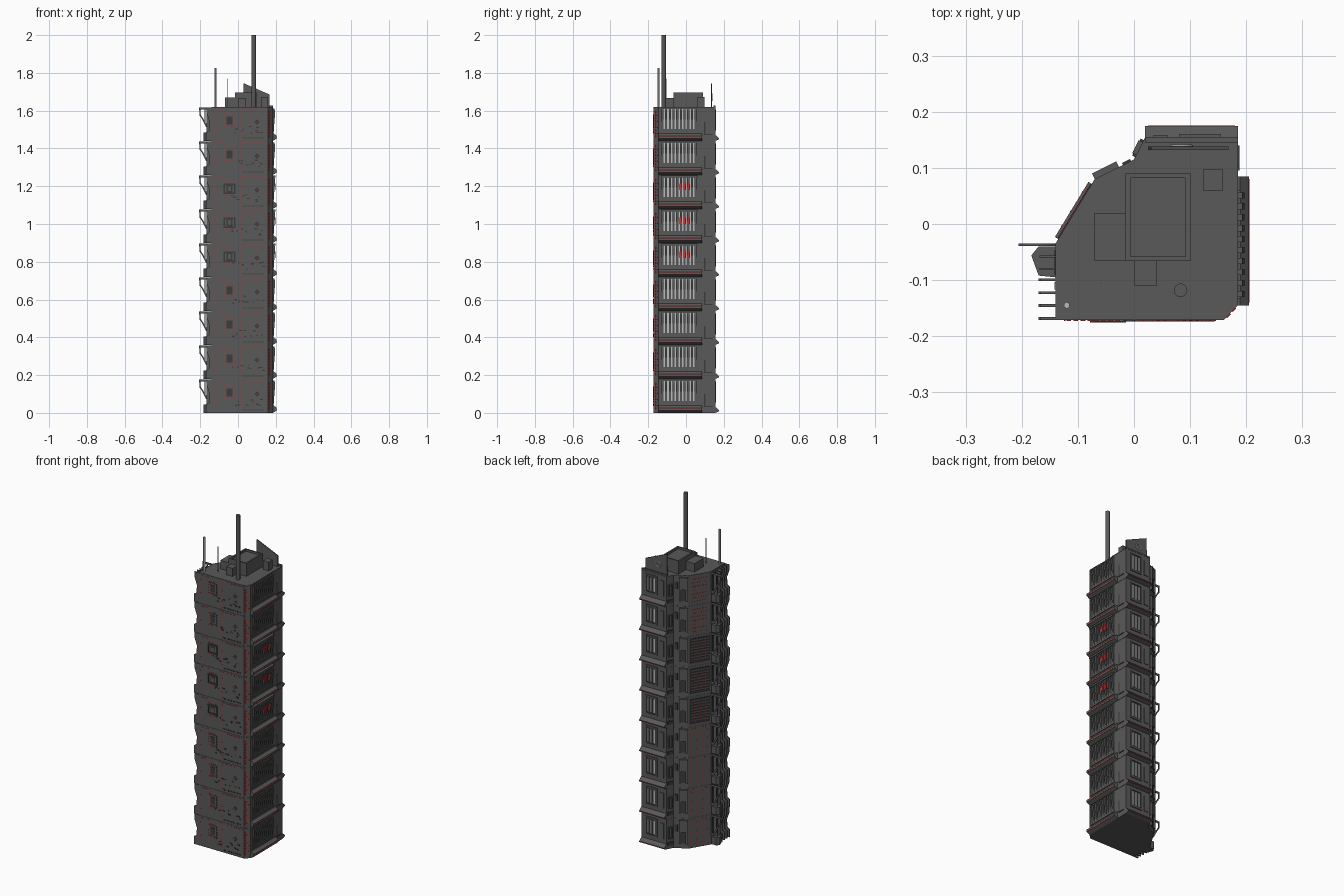
import bpy, bmesh, math, random
from mathutils import Matrix, Vector

if "Cube" in bpy.data.objects:
    bpy.data.objects.remove(bpy.data.objects["Cube"])

random.seed(4)
FLOORS, H = 9, 0.18
TOP = FLOORS * H
OUT = [(-.14, -.171), (.16, -.171), (.185, -.145), (.185, .155),
       (.02, .155), (0, .115), (-.07, .08), (-.14, -.035)]


def material(name, col):
    m = bpy.data.materials.new(name)
    m.diffuse_color = (*col, 1)
    m.use_nodes = True
    m.node_tree.nodes["Principled BSDF"].inputs["Base Color"].default_value = m.diffuse_color
    return m


DARK = material("dark_grey", (.10, .10, .10))
BLACK = material("charcoal", (.045, .045, .045))
LIGHT = material("light_grey", (.5, .5, .5))
RED = material("red", (.7, .02, .02))


def wall(i):
    """Wall frame: x runs along the wall, y points outwards, z is up."""
    p, q = Vector((*OUT[i], 0)), Vector((*OUT[(i + 1) % 8], 0))
    u = (q - p).normalized()
    m = Matrix((u, (u.y, -u.x, 0), (0, 0, 1))).transposed().to_4x4()
    m.translation = p
    return m


FRONT, CORNER, RIGHT, BACK, NOTCH, PANEL, SLANT, LEFT = [wall(i) for i in range(8)]
WORLD = Matrix()


class Part:
    """Collects solids into one named object."""
    def __init__(self, name, mat):
        self.name, self.mat, self.bm = name, mat, bmesh.new()

    def sweep(self, pts, vec):
        f = self.bm.faces.new([self.bm.verts.new(p) for p in pts])
        r = bmesh.ops.extrude_face_region(self.bm, geom=[f])
        bmesh.ops.translate(self.bm, vec=vec, verts=[v for v in r["geom"] if isinstance(v, bmesh.types.BMVert)])

    def box(self, m, u0, u1, d0, d1, z0, z1):
        pts = [m @ Vector(p) for p in ((u0, d0, z0), (u1, d0, z0), (u1, d1, z0), (u0, d1, z0))]
        self.sweep(pts, Vector((0, 0, z1 - z0)))

    def profile(self, m, u0, u1, dz, z):
        pts = [m @ Vector((u0, d, z + h)) for d, h in dz]
        self.sweep(pts, m.to_3x3() @ Vector((u1 - u0, 0, 0)))

    def tube(self, x, y, r, z0, z1, n=12):
        bmesh.ops.create_cone(self.bm, cap_ends=True, segments=n, radius1=r, radius2=r, depth=z1 - z0,
                              matrix=Matrix.Translation((x, y, (z0 + z1) / 2)))

    def dashes(self, m, a, b, n, t=.003, d=.0015):
        """Dashed line between two wall points (u, z)."""
        for k in range(n):
            f0, f1 = k / n, (k + .65) / n
            u0, u1 = a[0] + (b[0] - a[0]) * f0, a[0] + (b[0] - a[0]) * f1
            z0, z1 = a[1] + (b[1] - a[1]) * f0, a[1] + (b[1] - a[1]) * f1
            self.box(m, u0, max(u1, u0 + t), -.001, d, z0, max(z1, z0 + t))

    def frame(self, m, u0, u1, z0, z1, t, d):
        for a, b, c, e in ((u0, u1, z0, z0 + t), (u0, u1, z1 - t, z1),
                           (u0, u0 + t, z0 + t, z1 - t), (u1 - t, u1, z0 + t, z1 - t)):
            self.box(m, a, b, -.001, d, c, e)

    def finish(self):
        bmesh.ops.recalc_face_normals(self.bm, faces=self.bm.faces)
        me = bpy.data.meshes.new(self.name)
        self.bm.to_mesh(me)
        self.bm.free()
        me.materials.append(self.mat)
        ob = bpy.data.objects.new(self.name, me)
        bpy.context.collection.objects.link(ob)
        return ob


body = Part("tower_body", DARK)
canopy = Part("right_canopies", DARK)
backcan = Part("back_canopies", DARK)
slats = Part("window_slats", DARK)
glass = Part("light_windows", LIGHT)
trim = Part("red_trim", RED)
detail = Part("wall_details", DARK)
vents = Part("dark_vents", BLACK)
fins = Part("left_fins", DARK)
balcony = Part("left_balconies", DARK)

for i in range(FLOORS):
    z = i * H
    mid = 4 <= i <= 6
    # storey block with a fine joint line
    body.sweep([(x, y, z) for x, y in OUT], Vector((0, 0, H - .0015)))
    body.sweep([(x * .99, y * .99, z + H - .0015) for x, y in OUT], Vector((0, 0, .0015)))

    # right side: wedge canopy, lit window band, tapered slats
    canopy.profile(RIGHT, 0, .23, [(0, 0), (.02, .012), (.02, .026), (.004, .04), (0, .04)], z)
    trim.box(RIGHT, .005, .225, .019, .0205, z + .016, z + .019)
    glass.box(RIGHT, .02, .195, 0, .001, z + .062, z + .168)
    for k in range(10):
        u = .015 + k * .0195
        slats.profile(RIGHT, u, u + .011, [(0, .055), (.004, .055), (.012, .15), (.008, .172), (0, .172)], z)
    slats.box(RIGHT, .012, .205, 0, .005, z + .05, z + .06)
    vents.box(RIGHT, .24, .248, 0, .003, z + .03, z + .1)
    vents.box(RIGHT, .248, .285, 0, .003, z + .03, z + .036)
    if mid:
        for k in range(3):
            trim.box(RIGHT, .11 + k * .022, .122 + k * .022, .011, .0135, z + .1, z + .135)
        slats.box(RIGHT, .012, .205, 0, .013, z + .166, z + .176)

    # chamfered corner with red bars
    for k in range(9):
        zz = z + .02 + k * .016
        trim.box(CORNER, .006, .016, 0, .002, zz, zz + .009)
        if k % 2:
            trim.box(CORNER, .021, .03, 0, .002, zz, zz + .006)

    # front: framed hatch, dashed outlines, vent row, diamond, small fittings
    detail.frame(FRONT, .07, .12, z + .075, z + .14, .004, .0025)
    for sx in (.066, .118):
        trim.dashes(FRONT, (sx, z + .07), (sx, z + .145), 5)
    for sz in (.068, .144):
        trim.dashes(FRONT, (.068, z + sz), (.12, z + sz), 4)
    vents.box(FRONT, .08, .11, 0, .003, z + .088, z + .128)
    if mid:
        vents.frame(FRONT, .062, .126, z + .08, z + .135, .008, .0045)
        detail.box(FRONT, .086, .104, 0, .0045, z + .095, z + .12)
    trim.dashes(FRONT, (.15, z + .167), (.29, z + .167), 12)
    trim.dashes(FRONT, (.155, z + .02), (.155, z + .16), 7)
    trim.dashes(FRONT, (.015, z + .03), (.015, z + .15), 6)
    trim.dashes(FRONT, (.02, z + .165), (.07, z + .165), 4)
    for k in range(14):
        vents.box(FRONT, .16 + k * .0085, .165 + k * .0085, 0, .002, z + .012, z + .018)
    detail.profile(FRONT, .14, .1415, [(0, .002), (.002, .002), (.002, .176), (0, .176)], z)
    dia = [(.24 + .014 * a, .002, z + .1 + .014 * b) for a, b in ((1, 0), (0, 1), (-1, 0), (0, -1))]
    vents.sweep([FRONT @ Vector(p) for p in dia], Vector((0, .003, 0)))
    trim.box(FRONT, .237, .243, 0, .003, z + .097, z + .103)
    for k in range(11):
        u, h = random.uniform(.1, .27), random.uniform(.035, .075)
        vents.box(FRONT, u, u + random.uniform(.006, .016), 0, .0025, z + h, z + h + .006)

    # back: ledge canopy and framed window
    backcan.profile(BACK, 0, .165, [(0, 0), (.02, .008), (.02, .014), (0, .032)], z)
    trim.box(BACK, .005, .16, .0185, .0203, z + .009, z + .012)
    detail.frame(BACK, .03, .105, z + .055, z + .165, .007, .005)
    vents.box(BACK, .037, .098, 0, .001, z + .062, z + .158)
    for k in range(3):
        glass.box(BACK, .043 + k * .02, .05 + k * .02, 0, .0025, z + .07, z + .15)
    detail.box(BACK, .125, .15, 0, .004, z + .06, z + .15)

    # notch: pipe loops
    detail.frame(NOTCH, .01, .036, z + .06, z + .13, .006, .008)
    vents.box(NOTCH, .006, .04, 0, .006, z + .02, z + .04)

    # angled panel beside the notch
    detail.box(PANEL, .03, .078, 0, .011, z + .1, z + .17)
    detail.box(PANEL, .03, .04, 0, .011, z + .03, z + .1)
    detail.box(PANEL, .066, .078, 0, .011, z + .03, z + .1)
    vents.box(PANEL, .04, .066, 0, .003, z + .03, z + .1)
    vents.box(PANEL, .006, .022, 0, .004, z + .1, z + .14)

    # slanted wall: red columns below, grilles in the middle, dashes above
    if mid:
        vents.box(SLANT, .01, .125, 0, .002, z + .02, z + .165)
        for k in range(9):
            slats.box(SLANT, .01, .125, 0, .007, z + .02 + k * .0165, z + .027 + k * .0165)
        for u in (.03, .07, .1):
            trim.dashes(SLANT, (u, z + .03), (u, z + .15), 5, d=.0075)
    elif i < 4:
        for u in (.02, .045, .085, .11):
            trim.dashes(SLANT, (u, z + .01), (u, z + .17), 3)
        for u in (.02, .085):
            trim.dashes(SLANT, (u, z + .165), (u + .027, z + .165), 3)
    else:
        for k in range(7):
            trim.dashes(SLANT, (.02, z + .02 + k * .022), (.115, z + .02 + k * .022), 6)

    # left: fins and faceted balcony
    for y in (-.099, -.122, -.145, -.168):
        fins.profile(LEFT, -.035 - y - .002, -.035 - y + .003,
                     [(0, 0), (.03, 0), (.03, .045), (.014, .055), (.01, .1), (.027, .15), (.027, .178), (0, .178)], z)
    balcony.sweep([(-.14, -.04, z), (-.17, -.04, z), (-.183, -.056, z), (-.17, -.092, z), (-.14, -.095, z)],
                  Vector((0, 0, .045)))
    for y in (-.058, -.08):
        balcony.box(WORLD, -.168, -.14, y - .002, y + .002, z + .045, z + .17)
    vents.box(LEFT, .012, .055, 0, .002, z + .06, z + .165)
    glass.box(LEFT, .068, .082, 0, .002, z + .07, z + .16)

for p in (body, canopy, backcan, slats, glass, trim, detail, vents, fins, balcony):
    p.finish()

# open wing brackets on the left: flat filled curve with holes
cu = bpy.data.curves.new("left_wing_brackets", "CURVE")
cu.dimensions, cu.fill_mode, cu.extrude = "2D", "BOTH", .002
for i in range(FLOORS):
    for shape in ([(-.138, .178), (-.206, .178), (-.204, .135), (-.19, .115), (-.17, .075), (-.152, .052), (-.138, .05)],
                  [(-.147, .166), (-.172, .166), (-.172, .098), (-.155, .07), (-.147, .07)],
                  [(-.178, .166), (-.199, .166), (-.197, .138), (-.178, .108)]):
        s = cu.splines.new("POLY")
        s.points.add(len(shape) - 1)
        for pt, (x, h) in zip(s.points, shape):
            pt.co = (x, h + i * H, 0, 1)
        s.use_cyclic_u = True
cu.materials.append(DARK)
wing = bpy.data.objects.new("left_wing_brackets", cu)
wing.location.y = -.037
wing.rotation_euler.x = math.pi / 2
bpy.context.collection.objects.link(wing)

# roof plant boxes
roof = Part("roof_plant", DARK)
roof.box(WORLD, -.015, .101, -.066, .09, TOP, 1.685)
for a in ((-.015, .101, -.066, -.058), (-.015, .101, .082, .09), (-.015, -.006, -.058, .082), (.092, .101, -.058, .082)):
    roof.box(WORLD, *a, 1.685, 1.697)
roof.box(WORLD, -.07, -.015, -.066, .02, TOP, 1.67)
roof.box(WORLD, .001, .041, -.11, -.066, TOP, 1.668)
roof.box(WORLD, .123, .159, .06, .097, TOP, 1.672)
roof.finish()

# sloped roof screen with a plain ring vent
screen = Part("roof_screen", DARK)
screen.sweep([(.026, .132, TOP), (.168, .132, TOP), (.168, .132, 1.685), (.03, .132, 1.745)], Vector((0, .006, 0)))
screen.box(WORLD, .02, .185, .145, .155, TOP, 1.628)
screen.finish()
bpy.ops.mesh.primitive_torus_add(major_radius=.017, minor_radius=.003, major_segments=24, minor_segments=6,
                                 location=(.085, .139, 1.672), rotation=(math.pi / 2, 0, 0))
ring = bpy.context.object
ring.name = "ring_vent"
ring.data.materials.append(LIGHT)

# masts
mast = Part("main_mast", DARK)
mast.tube(.083, -.118, .012, TOP, 2.0, 16)
mast.finish()
aerials = Part("aerials", LIGHT)
aerials.tube(-.12, -.145, .006, TOP, 1.825, 6)
aerials.tube(-.058, -.105, .0015, TOP, 1.77, 6)
aerials.finish()
